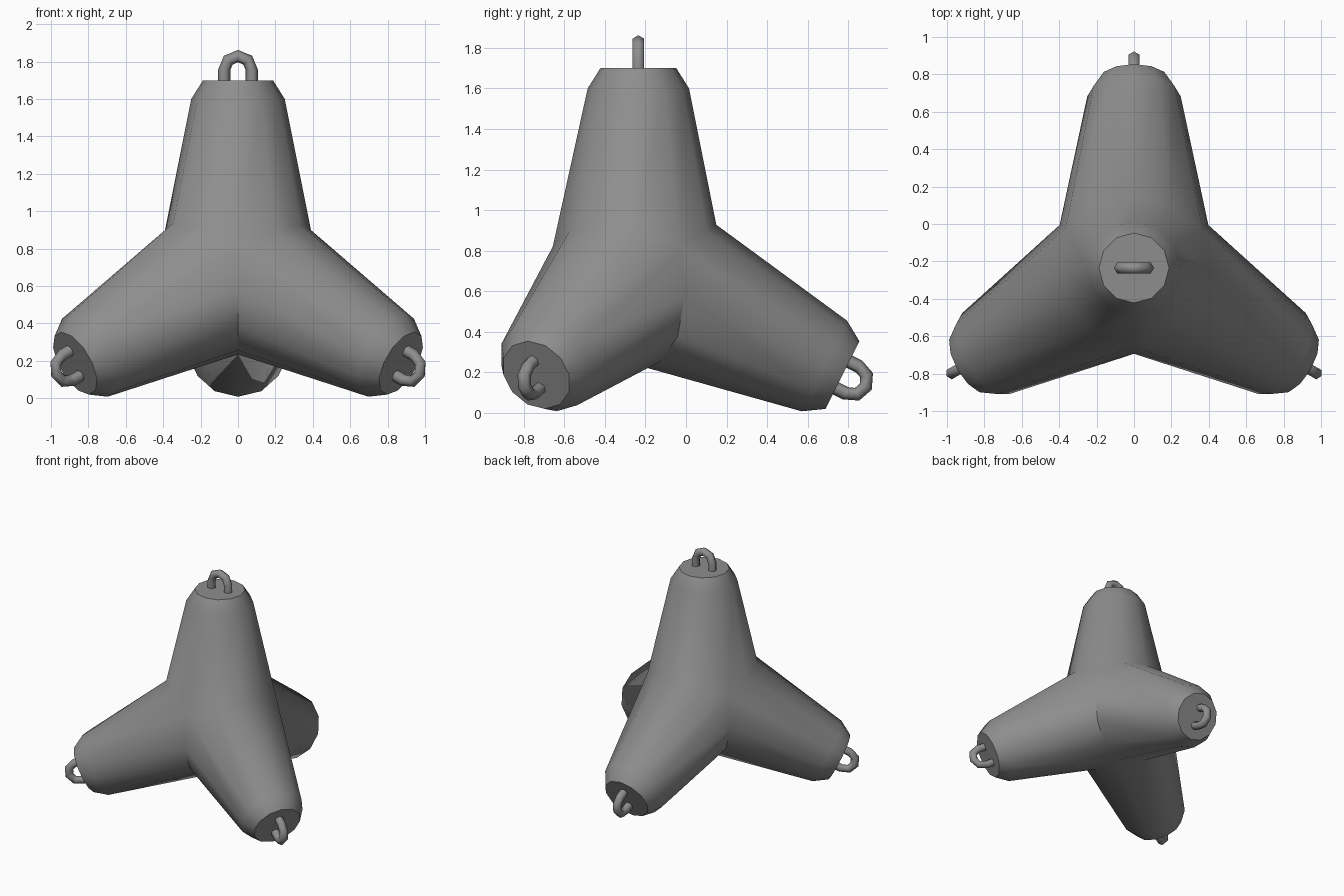
import bpy, bmesh
from math import sin, cos, pi, radians, atan
from mathutils import Matrix, Vector

cube = bpy.data.objects.get("Cube")
if cube:
    bpy.data.objects.remove(cube, do_unlink=True)

concrete = bpy.data.materials.new("concrete_grey")
concrete.use_nodes = True
GREY = (0.27, 0.27, 0.27, 1)
concrete.diffuse_color = GREY
concrete.node_tree.nodes["Principled BSDF"].inputs["Base Color"].default_value = GREY

HUB = Vector((0, -0.235, 0.69))
SIDES = 12
TILT = pi / 2 + atan(0.5)      # lower legs lean this far from upright


def skin(bm, rings):
    """Join successive vertex rings with quads and close the last one."""
    loops = [[bm.verts.new(p) for p in ring] for ring in rings]
    n = len(loops[0])
    for a, b in zip(loops, loops[1:]):
        for i in range(n):
            j = (i + 1) % n
            bm.faces.new((a[i], a[j], b[j], b[i]))
    bm.faces.new(loops[-1])


def finish(name, bm, degrees):
    """Turn the mesh into a smooth-shaded object."""
    bmesh.ops.recalc_face_normals(bm, faces=bm.faces)
    mesh = bpy.data.meshes.new(name)
    bm.to_mesh(mesh)
    bm.free()
    mesh.materials.append(concrete)
    ob = bpy.data.objects.new(name, mesh)
    bpy.context.collection.objects.link(ob)
    bpy.ops.object.select_all(action='DESELECT')
    ob.select_set(True)
    bpy.context.view_layer.objects.active = ob
    bpy.ops.object.shade_smooth_by_angle(angle=radians(degrees))


def add_leg(bm, turn, length, root, others):
    """Tapered leg, mitred against the other legs, with a chamfered flat end."""
    axis = turn @ Vector((0, 0, 1))
    rings = [[], [], []]
    for i in range(SIDES):
        a = 2 * pi * i / SIDES
        spoke = turn @ Vector((cos(a), sin(a), 0))
        start = root * spoke
        shoulder = 0.25 * spoke + (length - 0.1) * axis
        run = shoulder - start
        mitre = max(-start.dot(axis - o) / run.dot(axis - o) for o in others)
        rings[0].append(HUB + start + mitre * run)
        rings[1].append(HUB + shoulder)
        rings[2].append(HUB + 0.187 * spoke + length * axis)
    skin(bm, rings)


def lifting_loop(name, turn, length):
    """U-shaped bar of hexagonal section standing on a leg end."""
    reach, bar = 0.074, 0.033
    path = [(reach, length - 0.03, 0)]
    path += [(reach * cos(a), length + 0.055 + reach * sin(a), a)
             for a in (pi * k / 4 for k in range(5))]
    path += [(-reach, length - 0.03, pi)]
    rings = []
    for x, z, a in path:
        out = Vector((cos(a), 0, sin(a)))
        rings.append([HUB + turn @ (Vector((x, 0, z)) + bar * (cos(t) * out + sin(t) * Vector((0, 1, 0))))
                      for t in (pi * k / 3 for k in range(6))])
    bm = bmesh.new()
    skin(bm, rings)
    finish(name, bm, 65)


# Upright leg, and three lower legs spread evenly around it
legs = [("top", Matrix.Identity(3), 1.01, 0.432)]
for side, heading in (("back", 90), ("front_left", -30), ("front_right", 210)):
    turn = Matrix.Rotation(radians(heading), 3, 'Z') @ Matrix.Rotation(TILT, 3, 'Y')
    legs.append((side, turn, 1.125, 0.447))

# One welded body from all four legs, plus a loop on each end
body = bmesh.new()
axes = [turn @ Vector((0, 0, 1)) for _, turn, _, _ in legs]
for k, (side, turn, length, root) in enumerate(legs):
    add_leg(body, turn, length, root, axes[:k] + axes[k + 1:])
    lifting_loop(side + "_loop", turn, length)
bmesh.ops.remove_doubles(body, verts=body.verts, dist=0.06)
finish("concrete_body", body, 50)
